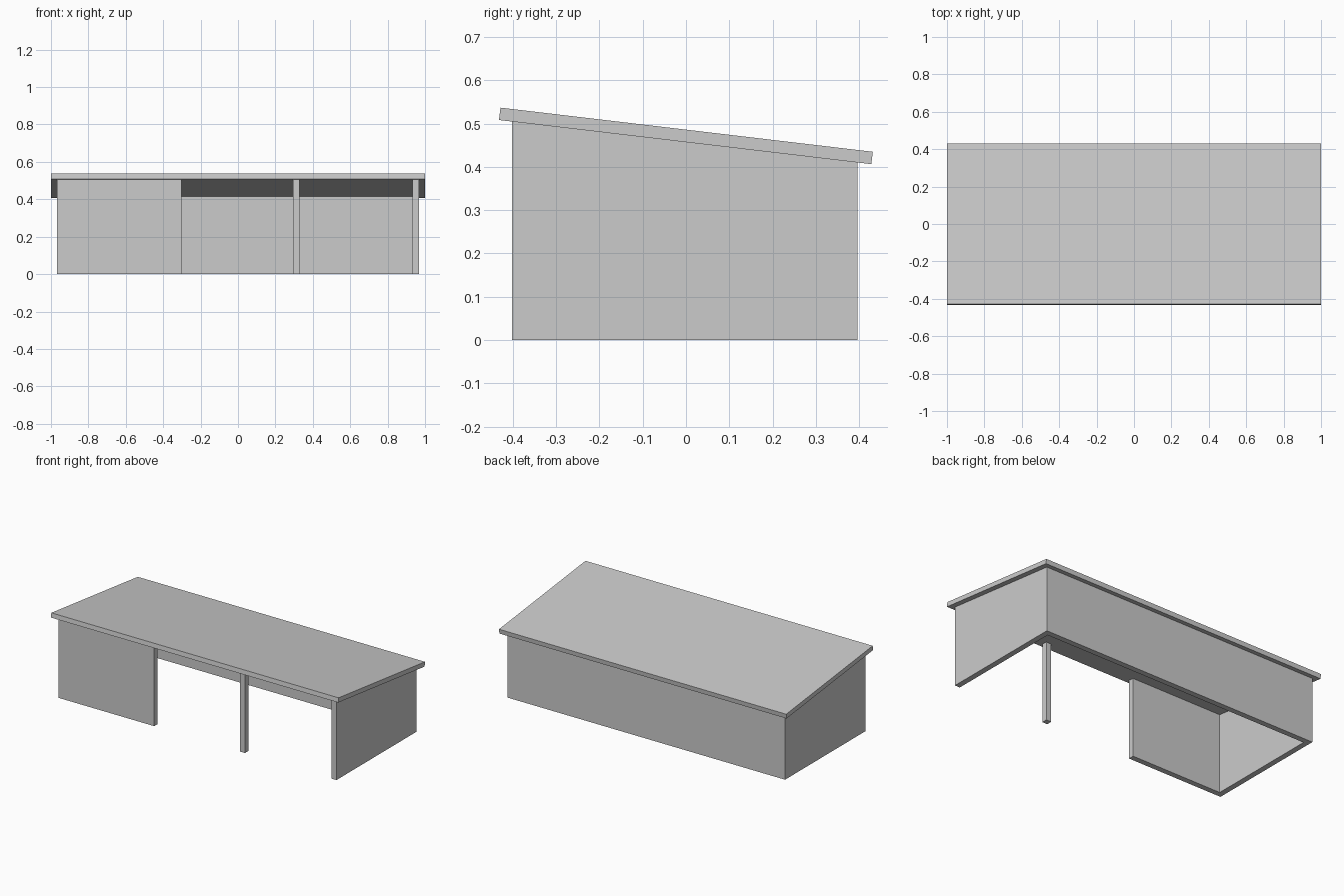
import bpy
import bmesh

cube = bpy.data.objects.get("Cube")
if cube:
    bpy.data.objects.remove(cube)

grey = bpy.data.materials.new("light_grey")
grey.use_nodes = True
colour = (0.6, 0.6, 0.6, 1)
grey.diffuse_color = colour
grey.node_tree.nodes["Principled BSDF"].inputs["Base Color"].default_value = colour

# Shelter dimensions
W, FRONT, BACK, T = 0.967, -0.402, 0.396, 0.035


def extrude_profile(name, profile, x0, x1):
    """Extrude a (y, z) outline along x."""
    bm = bmesh.new()
    face = bm.faces.new([bm.verts.new((x0, y, z)) for y, z in profile])
    ext = bmesh.ops.extrude_face_region(bm, geom=[face])
    moved = [v for v in ext["geom"] if isinstance(v, bmesh.types.BMVert)]
    bmesh.ops.translate(bm, verts=moved, vec=(x1 - x0, 0, 0))
    bmesh.ops.recalc_face_normals(bm, faces=bm.faces)
    mesh = bpy.data.meshes.new(name)
    bm.to_mesh(mesh)
    bm.free()
    mesh.materials.append(grey)
    obj = bpy.data.objects.new(name, mesh)
    bpy.context.collection.objects.link(obj)
    return obj


def underside(y):
    """Height of the sloping roof's lower face."""
    return 0.457 - 0.1185 * y


def wall(name, x0, x1, y0, y1):
    """Upright part whose top follows the roof slope."""
    outline = [(y0, 0), (y1, 0), (y1, underside(y1)), (y0, underside(y0))]
    return extrude_profile(name, outline, x0, x1)


# Enclosing walls
wall("back_wall", -W, W, BACK - T, BACK)
wall("right_wall", -W, -W + T, FRONT + T, BACK - T)
wall("left_wall", W - T, W, FRONT, BACK - T)
wall("front_panel", -W, -0.302, FRONT, FRONT + T)

# Post dividing the open front
wall("front_post", 0.295, 0.295 + T, FRONT, FRONT + T)

# Sloping roof slab with square-cut edges
roof = [(-0.432, underside(-0.432)), (0.428, underside(0.428)),
        (0.4315, underside(0.428) + 0.0285), (-0.4285, underside(-0.432) + 0.0285)]
extrude_profile("roof", roof, -1, 1)
